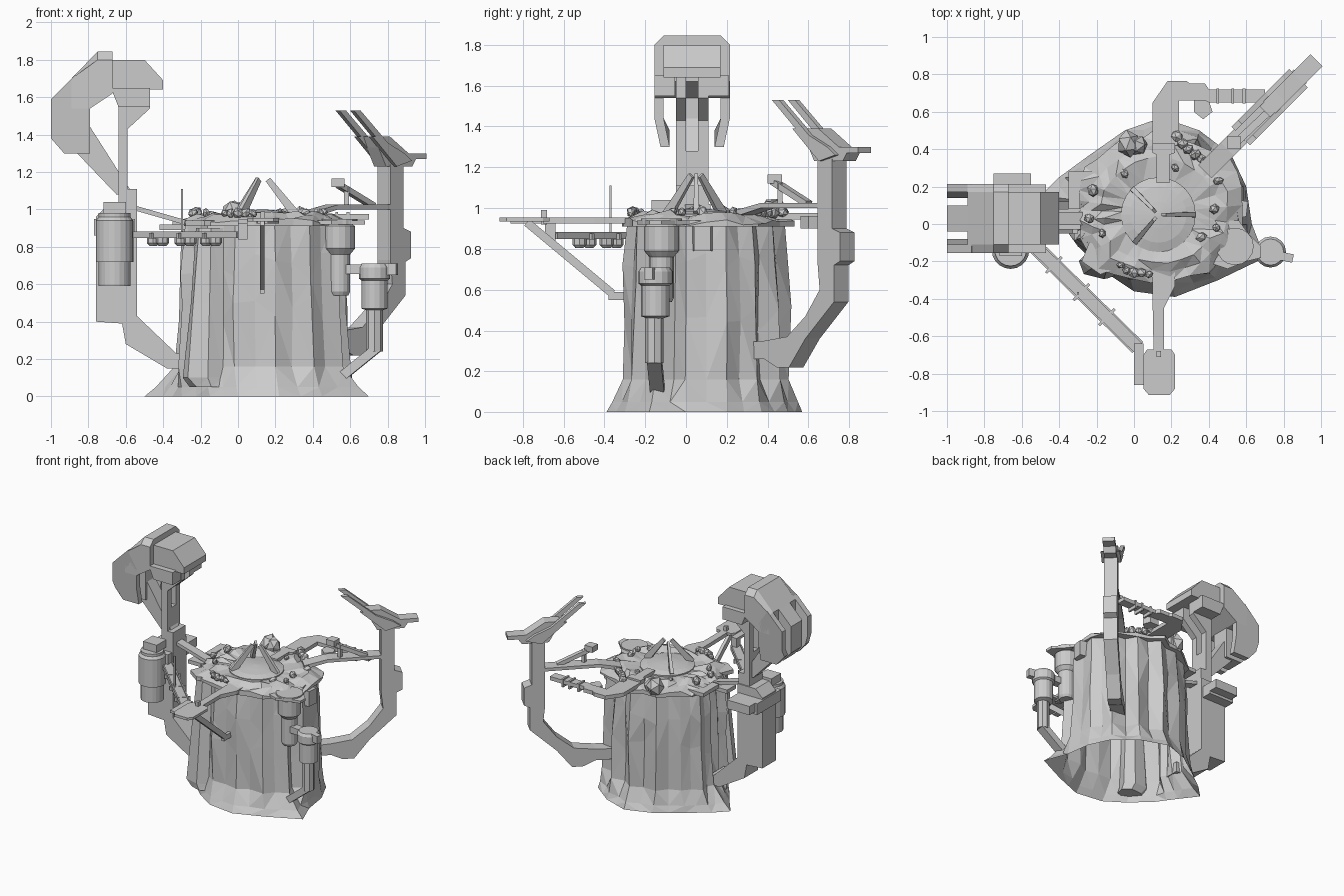
import bpy, math, random
from mathutils import Vector

random.seed(11)


def mesh(name, verts, faces):
    me = bpy.data.meshes.new(name)
    me.from_pydata([tuple(v) for v in verts], [], faces)
    me.update()
    ob = bpy.data.objects.new(name, me)
    bpy.context.collection.objects.link(ob)
    return ob


def loft(name, rings, cap=True):
    """Closed rings of equal length joined by quads."""
    n = len(rings[0])
    faces = [(k * n + i, k * n + (i + 1) % n, (k + 1) * n + (i + 1) % n, (k + 1) * n + i)
             for k in range(len(rings) - 1) for i in range(n)]
    if cap:
        faces += [tuple(reversed(range(n))), tuple((len(rings) - 1) * n + i for i in range(n))]
    return mesh(name, [v for r in rings for v in r], faces)


def side(name, pts, y0, y1):
    """Front-view profile (x, z) extruded from y0 to y1."""
    return loft(name, [[(x, y, z) for x, z in pts] for y in (y1, y0)])


def plan(name, pts, z0, z1):
    """Top-view outline extruded from z0 to z1."""
    return loft(name, [[(x, y, z) for x, y in pts] for z in (z0, z1)])


def diag(name, pts, w, off=0.0):
    """Profile (t, z) in the diagonal plane x = t + 0.1, y = t."""
    return loft(name, [[(t + 0.1 + s, t - s, z) for t, z in pts]
                       for s in ((off - w / 2) * .707, (off + w / 2) * .707)])


def box(name, x0, x1, y0, y1, z0, z1):
    return plan(name, [(x0, y0), (x1, y0), (x1, y1), (x0, y1)], z0, z1)


def beam(name, p, q, w, h, taper=1.0):
    p, q = Vector(p), Vector(q)
    d = (q - p).normalized()
    a = d.cross(Vector((0, 0, 1)))
    a = a.normalized() if a.length > 1e-3 else Vector((1, 0, 0))
    b = a.cross(d)
    return loft(name, [[c + a * i * w * s / 2 + b * j * h * s / 2
                        for i, j in ((-1, -1), (1, -1), (1, 1), (-1, 1))]
                       for c, s in ((p, 1), (q, taper))])


def turned(name, x, y, prof, n=16):
    """Stack of (radius, z) rings around a vertical axis."""
    return loft(name, [[(x + r * math.cos(2 * math.pi * i / n), y + r * math.sin(2 * math.pi * i / n), z)
                        for i in range(n)] for r, z in prof])


def stone(name, x, y, z, r):
    bpy.ops.mesh.primitive_ico_sphere_add(subdivisions=1, radius=r, location=(x, y, z))
    ob = bpy.context.object
    ob.name = name
    ob.scale = [random.uniform(.7, 1.15) for _ in range(3)]
    ob.rotation_euler = [random.uniform(0, 3) for _ in range(3)]


def split(pts):
    """Insert the midpoint of every side."""
    out = []
    for i, p in enumerate(pts):
        q = pts[(i + 1) % len(pts)]
        out += [p, ((p[0] + q[0]) / 2, (p[1] + q[1]) / 2)]
    return out


# Rock mesa with a flared foot, hollow underneath
foot = [(-.5, .15), (-.4, .02), (-.3, -.12), (-.15, -.26), (0, -.36), (.22, -.39), (.45, -.3), (.7, -.18),
        (.63, 0), (.6, .2), (.52, .37), (.35, .5), (.15, .57), (-.05, .5), (-.25, .36), (-.4, .25)]
body = [(-.32, .13), (-.28, .02), (-.3, -.08), (-.18, -.23), (-.02, -.28), (.2, -.31), (.4, -.26), (.53, -.14),
        (.57, 0), (.58, .2), (.49, .34), (.33, .44), (.15, .51), (-.05, .45), (-.2, .35), (-.3, .24)]
C = Vector((.13, .06))
groove = [random.uniform(.99, 1.04) if i % 2 == 0 else random.uniform(.9, 1.0) for i in range(32)]
rings = []
for z, mix, s in ((0, 0, 1), (.05, .35, 1), (.16, .92, 1), (.45, 1, 1), (.7, 1, .98), (.94, 1, .94)):
    ring = []
    for i, (f, b) in enumerate(zip(split(foot), split(body))):
        mid = .1 < z < .9
        p = Vector(f).lerp(Vector(b), mix)
        k = s * (1 + (groove[i] - 1) * mix + (random.uniform(-.03, .03) if mid else 0))
        p = C + (p - C) * k
        ring.append((p.x, p.y, z + (random.uniform(-.08, .08) if mid and z > .2 else 0)))
    rings.append(ring)
loft("rock_mesa", rings, cap=False).modifiers.new("facets", 'TRIANGULATE')
# Leaning buttress on the front left
rib = []
for x, y, z, r in ((-.15, -.22, .05, .11), (-.17, -.21, .1, .13), (-.16, -.2, .5, .105), (-.15, -.19, .9, .085)):
    rib.append([(x + r * random.uniform(.85, 1.05) * math.cos(a), y + .65 * r * math.sin(a), z)
                for a in [i * math.tau / 7 + .3 for i in range(7)]])
loft("rock_buttress", rib).modifiers.new("facets", 'TRIANGULATE')

# Ragged plateau on top, rising gently to the round inner rim
edge = split(body)
wobble = [random.uniform(.96, 1.06) for _ in edge]
rim = []
for k, (mix, z) in enumerate(((0, .91), (0, .93), (.3, .955), (.55, .97), (1, .96))):
    ring = []
    for w, e in zip(wobble, edge):
        d = Vector(e) - C
        p = (C + d * (w if mix == 0 else 1)).lerp(C + d.normalized() * .19, mix)
        ring.append((p.x, p.y, z + (random.uniform(-.02, .025) if 1 <= k <= 3 else 0)))
    rim.append(ring)
loft("plateau", rim).modifiers.new("facets", 'TRIANGULATE')
turned("central_dome", .13, .05, [(.2, .94), (.2, .97), (.15, .985), (.07, .995), (.01, 1)], 24)
for a in (0, 135, 230):
    c, s = math.cos(math.radians(a)), math.sin(math.radians(a))
    beam("dome_pylon", (.13 + .18 * c, .05 + .18 * s, .97), (.13 + .03 * c, .05 + .03 * s, 1.16), .028, .05, .6)
plan("inner_ramp", [(.12, .22), (.19, .22), (.19, .37), (.22, .38), (.22, .43), (.1, .43), (.1, .38), (.12, .37)], .95, .99)

# Scattered boulders
for x, y, r in ((-.03, .43, .08), (.02, .42, .06), (.23, .47, .035), (.26, .43, .04), (.29, .4, .035), (.33, .37, .04),
                (.36, .35, .03), (-.07, -.22, .025), (-.04, -.25, .03), (0, -.26, .03), (.04, -.26, .03),
                (.08, -.27, .025), (-.22, .18, .035), (-.17, -.05, .03), (-.24, .03, .03), (-.05, .27, .03),
                (.43, .08, .035), (.36, -.07, .03), (.44, -.02, .025), (.22, .3, .025), (.45, .23, .03)):
    stone("boulder", x, y, .98, r)

# Left tower: lower arm, shaft, neck and hooked head
side("left_arm", [(-.3, .23), (-.3, .15), (-.38, .15), (-.6, .28), (-.62, .39), (-.76, .4), (-.76, .96), (-.7, 1.02),
                  (-.54, 1.02), (-.54, .43), (-.33, .23)], -.05, .12)
box("left_shaft_collar", -.77, -.55, -.1, .2, .86, .95)
box("left_shaft_bracket", -.75, -.55, .2, .27, .88, .95)
box("left_neck_base", -.64, -.54, -.05, .11, 1.0, 1.11)
for y in (-.05, .06):
    side("left_neck_leg", [(-.64, 1.05), (-.59, 1.05), (-.59, 1.43), (-.47, 1.54), (-.47, 1.65), (-.64, 1.65)], y, y + .05)
side("left_neck_web", [(-.64, 1.05), (-.59, 1.05), (-.59, 1.28), (-.64, 1.28)], -.03, .09)
side("left_neck_strut", [(-.93, 1.36), (-.86, 1.3), (-.65, 1.08), (-.56, 1.08), (-.79, 1.44), (-.79, 1.55), (-.93, 1.55)], -.02, .08)
shell = [(-.89, 1.7), (-.75, 1.845), (-.67, 1.845), (-.67, 1.62), (-.79, 1.54), (-.89, 1.54)]
inset = [(x, min(z, 1.8) if x > -.8 else z) for x, z in shell]
loft("head_shell", [[(x, y, z) for x, z in pts] for pts, y in ((inset, .215), (shell, .17), (shell, -.11), (inset, -.155))])
# Claws curve inward towards their tips
claw = [(-1, 1.59), (-.87, 1.72), (-.79, 1.6), (-.79, 1.44), (-.79, 1.3), (-.93, 1.3), (-1, 1.38), (-1, 1.44)]
for y0, y1, bend in ((-.155, -.11, .03), (-.04, .1, 0), (.17, .215, -.03)):
    loft("head_claw", [[(x, y + (bend if z < 1.43 else 0), z) for x, z in claw] for y in (y1, y0)])
side("head_visor", [(-.72, 1.8), (-.5, 1.8), (-.4, 1.69), (-.4, 1.64), (-.72, 1.64)], -.11, .17)
for y in (-.155, .11):
    side("head_cheek", [(-.68, 1.65), (-.47, 1.65), (-.47, 1.55), (-.64, 1.55)], y, y + .1)
turned("left_tank", -.66, -.14, [(.085, .59), (.085, .72), (.1, .72), (.1, .94), (.085, .96), (.085, .98)], 20)
box("left_tank_valve", -.72, -.6, -.17, -.05, .98, 1.04)
beam("left_bridge", (-.56, .03, 1.01), (-.28, .03, .93), .07, .025)
box("left_dock", -.42, -.28, -.03, .08, .89, .92)
plan("left_ledge", [(-.35, .08), (-.29, .08), (-.29, .21), (-.2, .23), (-.2, .28), (-.35, .28)], .92, .95)

# Front landing pad with its pier and brace
plan("landing_pad", [(.05, -.88), (.08, -.915), (.19, -.915), (.22, -.88), (.22, -.7), (.2, -.67), (.07, -.67), (.05, -.7)], .935, .955)
plan("front_pier", [(.105, -.7), (.16, -.7), (.16, -.45), (.22, -.33), (.22, -.25), (.1, -.25), (.1, -.45)], .925, .955)
beam("pier_brace", (.13, -.78, .93), (.13, -.36, .58), .025, .04)
beam("pier_brace_foot", (.13, -.38, .57), (.13, -.27, .57), .025, .04)
box("pad_post", .12, .145, -.71, -.68, .92, .99)
# Diagonal gangway carrying hanging pods
A, B = Vector((.02, -.66, .86)), Vector((-.57, -.08, .86))
beam("gangway", A, B, .075, .025)
D = (B - A).normalized()
N = Vector((-D.y, D.x, 0))
for sgn in (-1, 1):
    o = N * sgn * .036 + Vector((0, 0, .005))
    beam("gangway_rail", A + o, B + o, .01, .035)
box("gangway_end", 0, .05, -.86, -.64, .925, .945)
box("gangway_drop", 0, .05, -.69, -.64, .84, .93)
for t in (.28, .51, .76):
    p = A.lerp(B, t)
    beam("pod_crossbar", p - N * .06, p + N * .06, .015, .03)
    for sgn in (-1, 1):
        q = p + D * sgn * .035
        turned("hanging_pod", q.x, q.y, [(.02, .805), (.034, .82), (.034, .85), (.02, .865)], 8)
beam("gangway_mast", (-.3, -.37, .86), (-.3, -.37, 1.11), .012, .012)
plan("rock_dock", [(-.28, -.2), (-.18, -.27), (-.1, -.24), (-.13, -.12), (-.24, -.1)], .91, .94)

# Front-right tanks on a bracket
plan("tank_bracket", [(.38, .02), (.38, -.2), (.5, -.24), (.6, -.2), (.68, -.18), (.68, -.12), (.61, -.05), (.56, .02)], .92, .94)
turned("tank_deck", .54, -.12, [(.1, .92), (.1, .95)], 16)
turned("inner_tank", .54, -.12, [(.05, .54), (.06, .56), (.06, .76), (.085, .79), (.085, .91), (.06, .93)], 16)
turned("outer_tank", .73, -.15, [(.04, .46), (.07, .47), (.07, .62), (.083, .63), (.083, .69), (.07, .71)], 16)
beam("tank_link", (.58, -.14, .68), (.72, -.15, .68), .06, .05)
beam("tank_nozzle", (.78, -.17, .68), (.85, -.185, .68), .045, .06)
turned("outer_tank_pipe", .73, -.155, [(.045, .24), (.045, .47)], 8)
beam("pipe_elbow", (.745, -.155, .26), (.56, -.14, .11), .07, .05)
plan("east_block", [(.5, .02), (.6, .04), (.61, .12), (.5, .14)], .79, .91)

# Right-rear tower along the diagonal
diag("rear_arm", [(.28, .26), (.42, .26), (.48, .22), (.54, .22), (.62, .36), (.76, .54), (.76, .72), (.79, .74), (.79, .88),
                  (.75, .9), (.75, 1.24), (.68, 1.24), (.68, .73), (.69, .6), (.62, .47), (.53, .37), (.42, .35), (.28, .34)], .1)
diag("antenna_base", [(.66, 1.23), (.8, 1.23), (.82, 1.27), (.875, 1.27), (.875, 1.3), (.78, 1.3), (.68, 1.39), (.6, 1.39), (.62, 1.33)], .09)
for off in (-.055, .055):
    diag("antenna_fin", [(.7, 1.23), (.57, 1.39), (.6, 1.39), (.74, 1.3), (.78, 1.26)], .03, off)
    diag("antenna_blade", [(.66, 1.3), (.47, 1.53), (.505, 1.53), (.7, 1.3)], .03, off)
diag("rear_walkway", [(.28, .96), (.4, 1), (.7, 1), (.7, 1.025), (.4, 1.025), (.28, .99)], .1)
beam("walkway_derrick", (.72, .6, 1.02), (.54, .43, 1.13), .04, .03)
box("derrick_head", .5, .57, .4, .47, 1.12, 1.165)
beam("derrick_leg", (.58, .46, 1.0), (.58, .46, 1.12), .025, .025)

# Back gantry from the plateau around to the rear tower
plan("back_gantry", [(.1, .42), (.1, .65), (.18, .765), (.28, .765), (.3, .75), (.38, .75), (.4, .72), (.7, .72), (.7, .65),
                     (.4, .65), (.38, .66), (.24, .66), (.24, .42)], .945, .975)
plan("gantry_hook", [(.32, .66), (.32, .6), (.37, .56), (.42, .6), (.4, .66)], .9, .96)
for x in (.44, .52, .58):
    box("gantry_clamp", x, x + .015, .645, .725, .92, .985)
